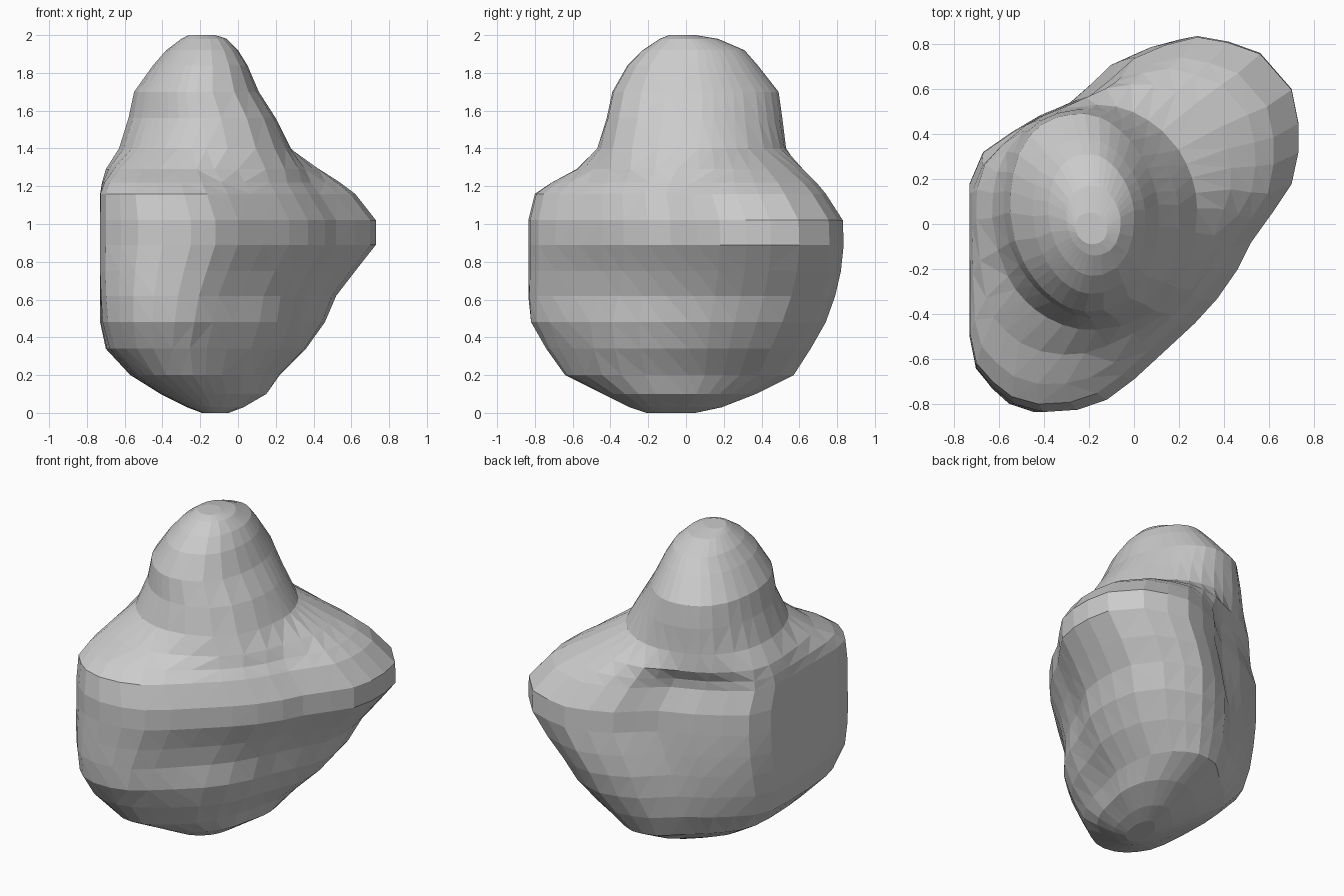
import bpy, bmesh

# Waist outline of the body seen from above (counter-clockwise)
OUTLINE = [(0.73, 0.32), (0.73, 0.45), (0.70, 0.60), (0.56, 0.76), (0.42, 0.81),
           (0.28, 0.835), (0.14, 0.80), (0.0, 0.74), (-0.10, 0.65), (-0.20, 0.57),
           (-0.30, 0.53), (-0.40, 0.49), (-0.54, 0.41), (-0.67, 0.32), (-0.73, 0.18),
           (-0.73, 0.0), (-0.73, -0.25), (-0.73, -0.50), (-0.70, -0.64), (-0.62, -0.73),
           (-0.53, -0.80), (-0.40, -0.835), (-0.25, -0.825), (-0.12, -0.78), (0.0, -0.69),
           (0.13, -0.57), (0.27, -0.44), (0.37, -0.33), (0.46, -0.20), (0.52, -0.08),
           (0.62, 0.06), (0.70, 0.18)]

# Fullness of the oval's corners: (right-back and left-front, left-back, right-front)
BASE, PEAK = (2.1, 1.5, 2.3), (1.75, 2.5, 2.4)

# Levels: z, x min, x max, y min, y max, roundness (0 = outline, 1 = oval), corners
LEVELS = [
    (0.00, -0.19, -0.05, -0.21, 0.05, 0.6, BASE),
    (0.03, -0.27, 0.03, -0.30, 0.19, 0.55, BASE),
    (0.10, -0.41, 0.15, -0.44, 0.37, 0.5, BASE),
    (0.20, -0.57, 0.22, -0.64, 0.57, 0.4, BASE),
    (0.34, -0.70, 0.36, -0.74, 0.66, 0.3, BASE),
    (0.48, -0.73, 0.46, -0.82, 0.74, 0.18, BASE),
    (0.62, -0.73, 0.52, -0.835, 0.79, 0.06, BASE),
    (0.75, -0.73, 0.62, -0.835, 0.82, 0.0, BASE),
    (0.89, -0.73, 0.73, -0.835, 0.835, 0.0, BASE),
    (1.02, -0.73, 0.73, -0.835, 0.83, 0.0, PEAK),
    (1.16, -0.73, 0.62, -0.80, 0.74, 0.02, PEAK),
    (1.22, -0.72, 0.54, -0.71, 0.69, 0.12, PEAK),
    (1.29, -0.70, 0.43, -0.58, 0.62, 0.42, PEAK),
    (1.40, -0.63, 0.28, -0.47, 0.53, 0.85, PEAK),
    (1.56, -0.58, 0.20, -0.42, 0.51, 1.0, PEAK),
    (1.70, -0.55, 0.11, -0.39, 0.49, 1.0, PEAK),
    (1.84, -0.45, 0.05, -0.31, 0.38, 1.0, PEAK),
    (1.92, -0.38, 0.00, -0.23, 0.31, 1.0, PEAK),
    (1.98, -0.30, -0.06, -0.14, 0.17, 1.0, PEAK),
    (2.00, -0.26, -0.12, -0.09, 0.05, 1.0, PEAK),
]


def section(bm, z, x0, x1, y0, y1, roundness, corners):
    """One ring, fitted to its bounds and blended between outline and oval."""
    pts = []
    for px, py in OUTLINE:
        u, v = px / 0.73, py / 0.835
        p = corners[0] if u * v > 0 else corners[1] if u < 0 else corners[2]
        r = (abs(u) ** p + abs(v) ** p) ** (1 / p)
        pts.append((u + (u / r - u) * roundness, v + (v / r - v) * roundness))
    us, vs = [p[0] for p in pts], [p[1] for p in pts]

    def fit(t, vals, a, b):
        return a + (b - a) * (t - min(vals)) / (max(vals) - min(vals))

    return [bm.verts.new((fit(u, us, x0, x1), fit(v, vs, y0, y1), z)) for u, v in pts]


# Lumpy stone: loft the rings from base to rounded peak
bm = bmesh.new()
rings = [section(bm, *level) for level in LEVELS]
n = len(OUTLINE)
for low, high in zip(rings, rings[1:]):
    for i in range(n):
        j = (i + 1) % n
        bm.faces.new((low[i], low[j], high[j], high[i]))
bm.faces.new(rings[0][::-1])
bm.faces.new(rings[-1])
bmesh.ops.recalc_face_normals(bm, faces=bm.faces)
bmesh.ops.triangulate(bm, faces=bm.faces)

mesh = bpy.data.meshes.new("lumpy_stone")
bm.to_mesh(mesh)
bm.free()
stone = bpy.data.objects.new("lumpy_stone", mesh)
bpy.context.collection.objects.link(stone)
